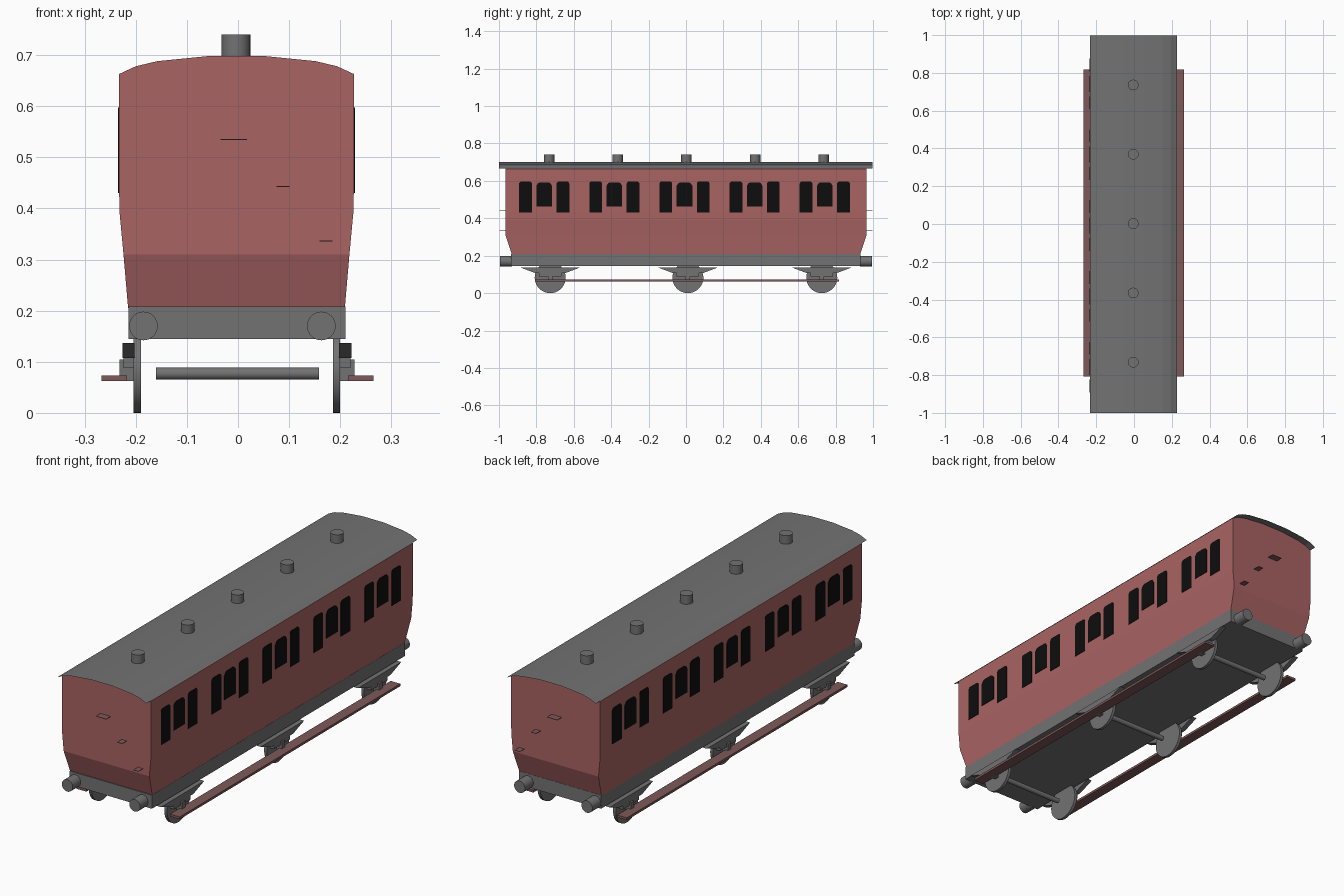
import bpy, bmesh, math
from mathutils import Matrix, Vector

if "Cube" in bpy.data.objects:
    bpy.data.objects.remove(bpy.data.objects["Cube"], do_unlink=True)

CX = -0.003  # centre line of the carriage


def material(name, r, g, b):
    m = bpy.data.materials.new(name)
    m.use_nodes = True
    m.diffuse_color = (r, g, b, 1)
    m.node_tree.nodes["Principled BSDF"].inputs["Base Color"].default_value = (r, g, b, 1)
    return m


RED = material("carriage red", 0.40, 0.125, 0.125)
GREY = material("metal grey", 0.17, 0.17, 0.17)
BLACK = material("window black", 0.004, 0.004, 0.004)
BROWN = material("board brown", 0.21, 0.10, 0.10)


def finish(name, bm, mat, closed=True):
    if closed:
        bmesh.ops.recalc_face_normals(bm, faces=bm.faces)
    mesh = bpy.data.meshes.new(name)
    bm.to_mesh(mesh)
    bm.free()
    mesh.materials.append(mat)
    ob = bpy.data.objects.new(name, mesh)
    bpy.context.collection.objects.link(ob)
    return ob


def box(name, xs, ys, zs, mat):
    bm = bmesh.new()
    size = [b - a for a, b in (xs, ys, zs)]
    mid = Vector([(a + b) / 2 for a, b in (xs, ys, zs)])
    bmesh.ops.create_cube(bm, size=1, matrix=Matrix.Translation(mid) @ Matrix.Diagonal((*size, 1)))
    return finish(name, bm, mat)


def cylinder(name, centre, radius, depth, axis, mat, sides=32):
    bm = bmesh.new()
    turn = {"x": Matrix.Rotation(math.pi / 2, 4, "Y"),
            "y": Matrix.Rotation(math.pi / 2, 4, "X"),
            "z": Matrix()}[axis]
    bmesh.ops.create_cone(bm, cap_ends=True, segments=sides, radius1=radius, radius2=radius,
                          depth=depth, matrix=Matrix.Translation(centre) @ turn)
    ob = finish(name, bm, mat)
    for p in ob.data.polygons:
        p.use_smooth = len(p.vertices) == 4
    for e in ob.data.edges:  # keep the cap rims sharp
        a, b = (ob.data.vertices[i].co for i in e.vertices)
        i = "xyz".index(axis)
        e.use_edge_sharp = abs(a[i] - b[i]) < depth / 2
    return ob


def side_prism(name, outline, x0, x1, mat):
    """Extrude a (y, z) outline from x0 to x1."""
    bm = bmesh.new()
    face = bm.faces.new([bm.verts.new((x0, y, z)) for y, z in outline])
    out = bmesh.ops.extrude_face_region(bm, geom=[face])["geom"]
    bmesh.ops.translate(bm, vec=(x1 - x0, 0, 0),
                        verts=[v for v in out if isinstance(v, bmesh.types.BMVert)])
    return finish(name, bm, mat)


# Body: stacked rectangular rings (half width, height, half length)
END = 0.965
ARC = [(0.2295, 0.665), (0.197, 0.68), (0.155, 0.69), (0.055, 0.70)]
levels = [(0.212, 0.205, 0.93), (0.221, 0.31, END), (0.2285, 0.39, END), (0.2295, 0.43, END)]
levels += [(hx, z - 0.002, END) for hx, z in ARC]
bm = bmesh.new()
rings = [[bm.verts.new((CX + sx * hx, sy * hy, z)) for sx, sy in ((-1, -1), (1, -1), (1, 1), (-1, 1))]
         for hx, z, hy in levels]
for low, high in zip(rings, rings[1:]):
    for i in range(4):
        j = (i + 1) % 4
        bm.faces.new((low[i], low[j], high[j], high[i]))
bm.faces.new(rings[0][::-1])
bm.faces.new(rings[-1])
finish("body", bm, RED)

# Roof: a thin curved sheet overhanging both ends
bm = bmesh.new()
arc = [(-x, z) for x, z in ARC] + [(x, z) for x, z in reversed(ARC)]
strips = [[bm.verts.new((CX + x, y, z)) for y in (-1, 0.998)] for x, z in arc]
for a, b in zip(strips, strips[1:]):
    bm.faces.new((a[0], b[0], b[1], a[1]))
finish("roof", bm, GREY, closed=False)

# Roof ventilators
for k in range(-2, 3):
    cylinder("ventilator", (CX - 0.001, 0.002 + 0.367 * k, 0.715), 0.028, 0.05, "z", GREY)

# Chassis and buffers
box("chassis", (CX - 0.211, CX + 0.213), (-0.935, 0.932), (0.145, 0.208), GREY)
for x in (-0.185, 0.163):
    for s in (-1, 1):
        cylinder("buffer", (x, s * 0.962, 0.17), 0.028, 0.064, "y", GREY)


def window(name, y, half, z0, z1, cut, s):
    x = CX + s * 0.2285
    outline = [(y - half, z0), (y + half, z0), (y + half, z1 - cut), (y + half - cut / 2, z1 - cut / 4),
               (y + half - cut, z1), (y - half + cut, z1), (y - half + cut / 2, z1 - cut / 4),
               (y - half, z1 - cut)]
    side_prism(name, outline, x, x + s * 0.003, BLACK)


# Windows: five groups of three on each side
for s in (-1, 1):
    for k in range(-2, 3):
        y = -0.008 + 0.375 * k
        window("door_window", y, 0.042, 0.462, 0.592, 0.018, s)
        for d in (-0.1, 0.1):
            window("side_window", y + d, 0.034, 0.43, 0.597, 0.01, s)

# Running gear
for y in (-0.726, 0.01, 0.726):
    cylinder("axle", (CX + 0.002, y, 0.077), 0.012, 0.318, "x", GREY, 16)
    for s in (-1, 1):
        def at(d):
            return CX + 0.001 + s * d
        cylinder("wheel", (at(0.195), y, 0.083), 0.083, 0.014, "x", GREY, 40)
        side_prism("leaf_spring", [(y - 0.16, 0.137), (y - 0.08, 0.107), (y + 0.08, 0.107), (y + 0.16, 0.137)],
                   at(0.2), at(0.224), GREY)
        side_prism("axle_box", [(y - 0.06, 0.088), (y + 0.06, 0.088), (y + 0.06, 0.107), (y - 0.06, 0.107)],
                   at(0.2), at(0.222), GREY)
        side_prism("axle_box_front", [(y - 0.012, 0.062), (y + 0.012, 0.062), (y + 0.012, 0.104), (y - 0.012, 0.104)],
                   at(0.2), at(0.23), GREY)

# Long running boards
for s in (-1, 1):
    xs = sorted((-0.001 + s * 0.216, -0.001 + s * 0.266))
    box("running_board", xs, (-0.808, 0.818), (0.062, 0.073), BROWN)

# Climbing steps on both ends
for s in (-1, 1):
    for x, z, half in ((-0.008, 0.535, 0.026), (0.088, 0.443, 0.013), (0.172, 0.336, 0.013)):
        ys = sorted((s * 0.96, s * 0.998))
        box("end_step", (x - half, x + half), ys, (z - 0.001, z + 0.001), BROWN)
